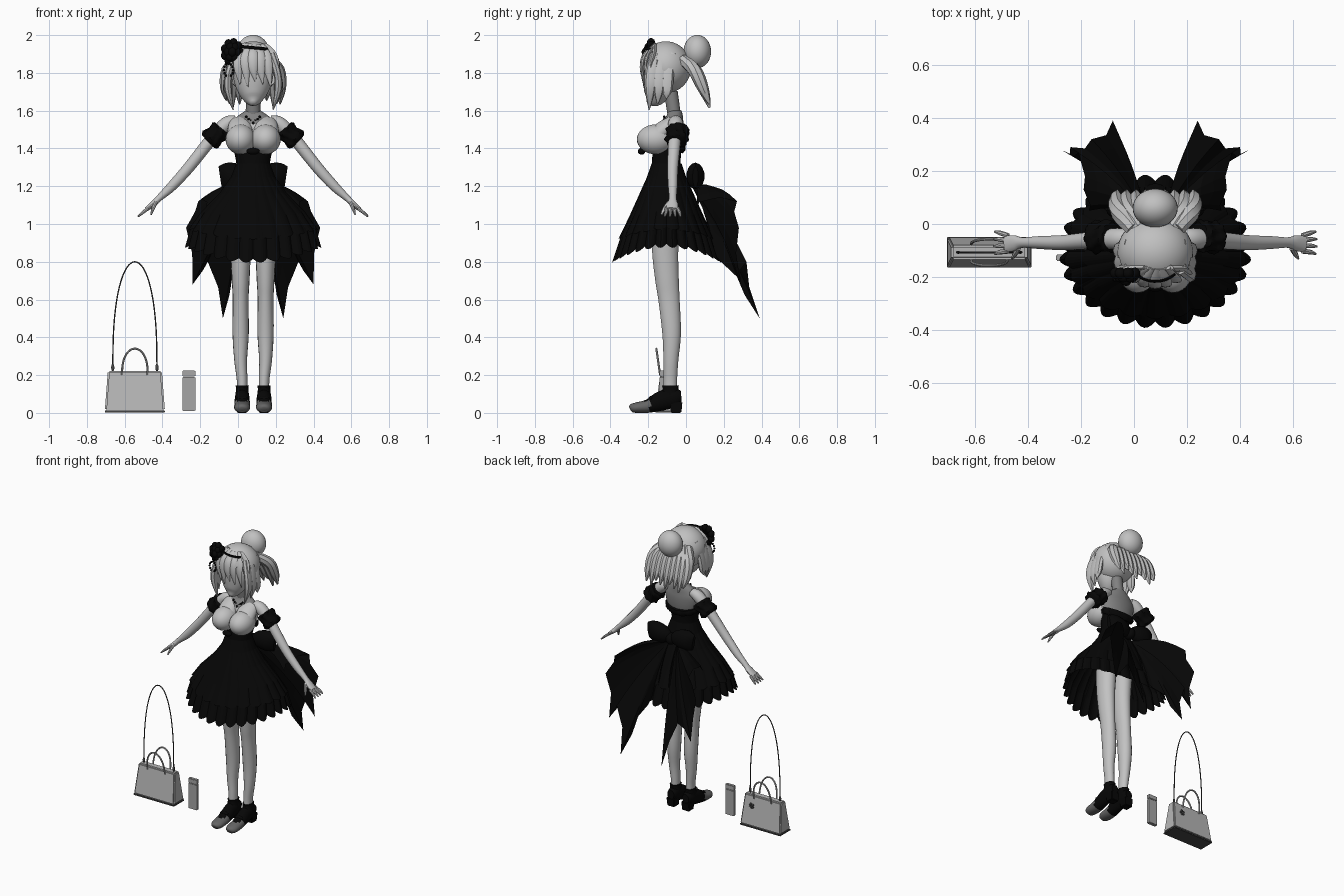
import bpy, bmesh, math
from mathutils import Vector, Matrix

cube = bpy.data.objects.get("Cube")
if cube:
    bpy.data.objects.remove(cube, do_unlink=True)

FIGURE_X = .08
BAG_X = -.546
parts = []


def material(name, value):
    mat = bpy.data.materials.new(name)
    mat.use_nodes = True
    colour = (value, value, value, 1)
    mat.diffuse_color = colour
    mat.node_tree.nodes["Principled BSDF"].inputs["Base Color"].default_value = colour
    return mat


skin = material("skin", .54)
hair = material("hair", .53)
black = material("black cloth", .002)
sheer = material("sheer grey", .22)
toe_grey = material("toe grey", .13)
leather = material("bag leather", .47)
trim = material("dark trim", .06)
case = material("case grey", .38)


def add(name, bm, mats, origin=FIGURE_X, smooth=True, rule=None):
    """Turn a bmesh into an object; rule picks a material index from a face centre."""
    mats = mats if isinstance(mats, list) else [mats]
    bmesh.ops.recalc_face_normals(bm, faces=bm.faces)
    for face in bm.faces:
        face.smooth = smooth
        if rule:
            face.material_index = rule(face.calc_center_median())
    mesh = bpy.data.meshes.new(name)
    bm.to_mesh(mesh)
    bm.free()
    for mat in mats:
        mesh.materials.append(mat)
    obj = bpy.data.objects.new(name, mesh)
    obj.location.x = origin
    bpy.context.collection.objects.link(obj)
    if smooth:
        parts.append(obj)
    return obj


def catmull(points, steps):
    points = [Vector(p) for p in points]
    padded = [points[0]] + points + [points[-1]]
    result = []
    for a, b, c, d in zip(padded, padded[1:], padded[2:], padded[3:]):
        for k in range(steps):
            t = k / steps
            result.append(b + (c - a) * t / 2 + (a * 2 - b * 5 + c * 4 - d) * t * t / 2
                          + (b * 3 - a - c * 3 + d) * t ** 3 / 2)
    return result + [points[-1]]


def tube(name, path, mats, sides=14, ref=(0, 1, 0), steps=4, wave=0, waves=8, **kw):
    """Loft elliptical rings along a path of (x, y, z, radius_a, radius_b)."""
    path = catmull(path, steps)
    bm = bmesh.new()
    rings = []
    for i, p in enumerate(path):
        ahead, behind = path[min(i + 1, len(path) - 1)], path[max(i - 1, 0)]
        tangent = (Vector(ahead[:3]) - Vector(behind[:3])).normalized()
        u = Vector(ref).cross(tangent).normalized()
        v = tangent.cross(u)
        ring = []
        for k in range(sides):
            a = math.tau * k / sides
            r = 1 + wave * math.cos(waves * a + i)
            ring.append(bm.verts.new(Vector(p[:3]) + (u * p[3] * math.cos(a) + v * p[4] * math.sin(a)) * r))
        rings.append(ring)
    for low, high in zip(rings, rings[1:]):
        for k in range(sides):
            j = (k + 1) % sides
            bm.faces.new((low[k], low[j], high[j], high[k]))
    bm.faces.new(rings[0])
    bm.faces.new(rings[-1])
    return add(name, bm, mats, **kw)


def ball(name, centre, scale, mat, detail=20, keep=None, **kw):
    bm = bmesh.new()
    matrix = Matrix.Translation(centre) @ Matrix.Diagonal((*scale, 1))
    bmesh.ops.create_uvsphere(bm, u_segments=detail, v_segments=detail // 2 + 2, radius=1, matrix=matrix)
    if keep:
        lost = [f for f in bm.faces if not keep(f.calc_center_median())]
        bmesh.ops.delete(bm, geom=lost, context='FACES')
    return add(name, bm, mat, **kw)


def block(name, centre, size, mat, taper=(1, 1), bevel=.004, **kw):
    """A bevelled box whose top is scaled by taper."""
    bm = bmesh.new()
    bmesh.ops.create_cube(bm, size=1)
    for v in bm.verts:
        if v.co.z > 0:
            v.co.x *= taper[0]
            v.co.y *= taper[1]
        v.co = Vector(centre) + Vector(a * b for a, b in zip(v.co, size))
    bmesh.ops.bevel(bm, geom=bm.edges[:], offset=bevel, segments=2, affect='EDGES')
    return add(name, bm, mat, **kw)


def torso_colour(c):
    """Bodice dipping at the back, bare chest in front, sheer yoke above."""
    if c.z < 1.42 - .45 * (c.y + .07):
        return 0
    return 2 if c.y < -.07 and c.z < 1.53 else 1


# Torso and neck
tube("torso", [(0, -.06, 1.6, .04, .036), (0, -.06, 1.565, .09, .045), (0, -.07, 1.52, .125, .06),
               (0, -.08, 1.45, .12, .068), (0, -.1, 1.38, .1, .075), (0, -.105, 1.3, .088, .076),
               (0, -.1, 1.2, .1, .085), (0, -.1, 1, .13, .09)], [black, sheer, skin], sides=28, rule=torso_colour)
tube("neck", [(0, -.08, 1.7, .037, .037), (0, -.06, 1.56, .04, .036)], sheer)
tube("bodice_ruffle", [(0, -.068, 1.445, .116, .07), (0, -.077, 1.425, .125, .08), (0, -.086, 1.405, .112, .076)],
     black, sides=48, wave=.03, waves=12, steps=2)
ball("bodice_bow", (0, -.235, 1.385), (.035, .02, .018), black)
for k in range(-3, 4):
    ball("necklace_bead", (.012 * k, -.115, 1.545 + .0025 * k * k), (.007, .007, .007), black, detail=8)
ball("necklace_pendant", (0, -.125, 1.53), (.008, .006, .014), black, detail=8)

# Head and face
tube("head", [(0, -.2, 1.637, .012, .012), (0, -.175, 1.662, .052, .052), (0, -.15, 1.715, .088, .08),
              (0, -.13, 1.8, .108, .1), (0, -.115, 1.88, .09, .09), (0, -.115, 1.93, .04, .04)], skin, sides=24)

# Hair: cap, bun, fringe, side locks and loose back strands
ball("hair_cap", (0, -.107, 1.83), (.143, .134, .137), hair, detail=40,
     keep=lambda c: c.z > 1.87 or c.y > -.13)
ball("hair_bun", (0, .06, 1.913), (.085, .073, .088), hair, detail=28)
for k in range(-3, 4):
    x = k * .037
    back = x * x * 4
    tube("fringe_lock", [(x * .4 + .01, -.165, 1.945, .02, .01), (x * .85, -.218 + back, 1.895, .03, .013),
                         (x * 1.05, -.235 + back, 1.83, .025, .01),
                         (x * 1.1 + .012, -.228 + back, 1.755 - .015 * (k % 3), .003, .003)], hair, sides=8)
for k in range(-4, 5):
    x = k * .034
    tube("back_strand", [(x * .6, -.02, 1.87, .03, .03), (x, .045, 1.815, .032, .036),
                         (x * 1.08, .09, 1.72, .028, .03), (x * 1.05, .125, 1.615 + .02 * (k % 3), .004, .006)],
         hair, sides=8)
for s in (-1, 1):
    for k in range(3):
        y = -.185 + .045 * k
        tube("side_lock", [(s * .095, y + .02, 1.9, .022, .026), (s * .128, y, 1.8, .02, .032),
                           (s * (.132 + .004 * k), y - .005, 1.71, .02, .028),
                           (s * (.105 + .02 * k), y - .01, 1.605 + .03 * k, .003, .003)], hair, sides=8)

# Headband, rose and bead drop
band = []
for k in range(8):
    a = math.radians(-125 + k * 11)
    band.append((.112 * math.cos(a), -.105 + .112 * math.sin(a), 1.94 - .002 * k, .005, .008))
tube("headband", band, black, sides=8, ref=(0, 0, 1), steps=1)
for ring, (count, spread) in enumerate(((9, .042), (6, .024), (1, 0))):
    for k in range(count):
        a = math.tau * k / count + ring
        ball("rose_petal", (-.11 + spread * math.cos(a), -.185 - .014 * ring, 1.91 + spread * 1.2 * math.sin(a)),
             (.022, .022, .025), black, detail=10)
for k in range(12):
    a = math.tau * k / 12
    ball("drop_bead", (-.13 + .025 * math.cos(a), -.21, 1.815 + .034 * math.sin(a)), (.007, .007, .007), black, detail=8)

# Arms, hands, bust, legs and shoes
for s in (-1, 1):
    ball("bust", (s * .067, -.16, 1.448), (.079, .1, .079), skin, detail=28)
    tube("bust_slope", [(s * .075, -.07, 1.55, .05, .025), (s * .07, -.11, 1.51, .065, .045),
                        (s * .067, -.16, 1.45, .07, .06)], skin, sides=20)
    tube("arm", [(s * .09, -.055, 1.55, .025, .03), (s * .14, -.055, 1.53, .038, .04), (s * .22, -.06, 1.45, .033, .034),
                 (s * .34, -.07, 1.3, .03, .029), (s * .43, -.07, 1.2, .026, .025), (s * .5, -.07, 1.135, .017, .02),
                 (s * .53, -.072, 1.105, .016, .03), (s * .565, -.075, 1.078, .011, .032)], skin)
    for k in range(4):
        y = -.103 + .02 * k
        tube("finger", [(s * .555, y, 1.083, .009, .009), (s * .585, y - .003 + .004 * k, 1.06, .008, .009),
                        (s * (.612 - .004 * abs(k - 1.5)), y - .01 + .008 * k, 1.04, .004, .004)], skin, sides=8)
    tube("thumb", [(s * .515, -.09, 1.115, .01, .011), (s * .53, -.115, 1.08, .009, .01),
                   (s * .54, -.13, 1.05, .004, .005)], skin, sides=8)
    tube("sleeve_ruffle", [(s * .163, -.045, 1.505, .048, .05), (s * .175, -.045, 1.492, .058, .062),
                           (s * .2, -.048, 1.47, .05, .054), (s * .225, -.05, 1.448, .058, .062),
                           (s * .238, -.05, 1.436, .044, .046)], black, sides=40, steps=2, wave=.08)
    x = s * .066
    foot = s * .058
    tube("leg", [(x, -.105, 1, .062, .075), (x, -.11, .85, .054, .07), (x, -.1, .7, .047, .063),
                 (x, -.09, .6, .042, .057), (x, -.076, .42, .043, .05), (x, -.08, .28, .034, .04),
                 (foot, -.083, .17, .028, .036), (foot, -.085, .07, .027, .035)], skin, sides=18)
    tube("shoe", [(foot, -.025, .085, .03, .026), (foot, -.06, .082, .05, .037), (foot, -.13, .064, .052, .04),
                  (foot, -.2, .036, .036, .042), (foot, -.26, .028, .028, .042), (foot, -.288, .025, .022, .03),
                  (foot, -.297, .022, .01, .014)], [black, toe_grey], ref=(1, 0, 0), sides=18,
         rule=lambda c: int(c.y < -.19 and c.z < .062))
    tube("ankle_cuff", [(foot, -.082, .145, .034, .043), (foot, -.082, .12, .033, .042), (foot, -.085, .08, .036, .055)],
         black, sides=24, wave=.05)
    block("shoe_heel", (foot, -.052, .03), (.055, .055, .06), black, taper=(1.15, 1.2))
    ball("shoe_bow", (foot, -.185, .075), (.032, .014, .014), black, detail=12)


# Pleated skirt with two tiers
def skirt(name, rows, pleats, grow):
    bm = bmesh.new()
    count = pleats * 6
    rings = []
    for i, (z, rx, ry) in enumerate(rows):
        t = i / 5
        ring = []
        for k in range(count):
            a = math.tau * k / count
            fold = abs(math.sin(a * pleats / 2))
            r = grow * (1 + .09 * t * (fold - .5))
            hem = t * t * (.04 * math.cos(2 * a) + .02 * (.5 - fold))
            ring.append(bm.verts.new((rx * r * math.cos(a), -.103 + ry * r * math.sin(a), z + hem)))
        rings.append(ring)
    for low, high in zip(rings, rings[1:]):
        for k in range(count):
            j = (k + 1) % count
            bm.faces.new((low[k], low[j], high[j], high[k]))
    add(name, bm, black, smooth=False)


rows = [(1.32, .088, .077), (1.25, .112, .1), (1.16, .17, .14), (1.05, .265, .19), (.95, .325, .24), (.845, .348, .278)]
skirt("underskirt", rows, 28, 1)
skirt("overskirt", rows[:5], 22, 1.03)

# Back bow with folded tails
ball("bow_knot", (0, .05, 1.235), (.035, .04, .04), black)
tail_ends = [(.25, .05, 1.07), (.27, .13, 1.13), (.29, .27, 1.12), (.355, .28, .98), (.32, .29, .68), (.24, .32, .8),
             (.16, .39, .5), (.12, .27, .72), (.08, .15, .84), (.04, .14, .93)]
for s in (-1, 1):
    tube("bow_loop", [(0, .045, 1.235, .025, .02), (s * .06, .05, 1.25, .06, .045), (s * .13, .05, 1.255, .07, .045),
                      (s * .175, .05, 1.25, .055, .015)], black)
    bm = bmesh.new()
    start = Vector((.03, .03, 1.2))
    ends = [Vector(p) for p in tail_ends]
    folded = []
    for a, b in zip(ends, ends[1:]):
        folded += [a, (a + b) / 2 + Vector((-.015, -.02, .015))]
    folded.append(ends[-1])
    columns = []
    for i, end in enumerate(folded):
        column = []
        lift = 1 - i / len(folded)
        for j in range(6):
            t = j / 5
            p = start.lerp(end, t) + Vector((0, .02, .04 * lift)) * math.sin(math.pi * t)
            column.append(bm.verts.new((s * p.x, p.y, p.z)))
        columns.append(column)
    for left, right in zip(columns, columns[1:]):
        for j in range(5):
            bm.faces.new((left[j], right[j], right[j + 1], left[j + 1]))
    add("bow_tail", bm, black, smooth=False)

# Handbag with two handles, chain strap and charm
block("bag_body", (0, -.107, .117), (.318, .115, .21), leather, taper=(.9, .45), bevel=.008, origin=BAG_X)
block("bag_base", (0, -.107, .008), (.318, .115, .01), trim, bevel=.002, origin=BAG_X)


def arch(name, y, lean, half, base, rise, thick, mat):
    path = []
    for k in range(17):
        a = math.pi * k / 16
        h = math.sin(a) ** .8
        path.append((-half * math.cos(a), y + lean * h, base + rise * h, thick, thick))
    tube(name, path, mat, sides=8, steps=2, origin=BAG_X)


for s in (-1, 1):
    arch("bag_handle", -.107 + s * .03, s * .02, .068, .2, .14, .0055, leather)
    ball("strap_ring", (s * .117, -.107, .24), (.009, .006, .02), trim, detail=10, origin=BAG_X)
arch("bag_strap", -.107, 0, .117, .24, .56, .0035, trim)
for k in range(5):
    a = math.tau * k / 5
    ball("bag_charm", (.08 + .012 * math.cos(a), -.068, .15 + .012 * math.sin(a)), (.009, .006, .009), trim,
         detail=8, origin=BAG_X)

# Slim case beside the bag
block("slim_case", (0, -.127, .1), (.068, .024, .18), case, origin=-.26, bevel=.003)
block("slim_case_lid", (0, -.127, .208), (.068, .024, .032), case, origin=-.26, bevel=.003)

for obj in bpy.context.selected_objects:
    obj.select_set(False)
for obj in parts:
    obj.select_set(True)
bpy.context.view_layer.objects.active = parts[0]
bpy.ops.object.shade_smooth_by_angle(angle=math.radians(40))
